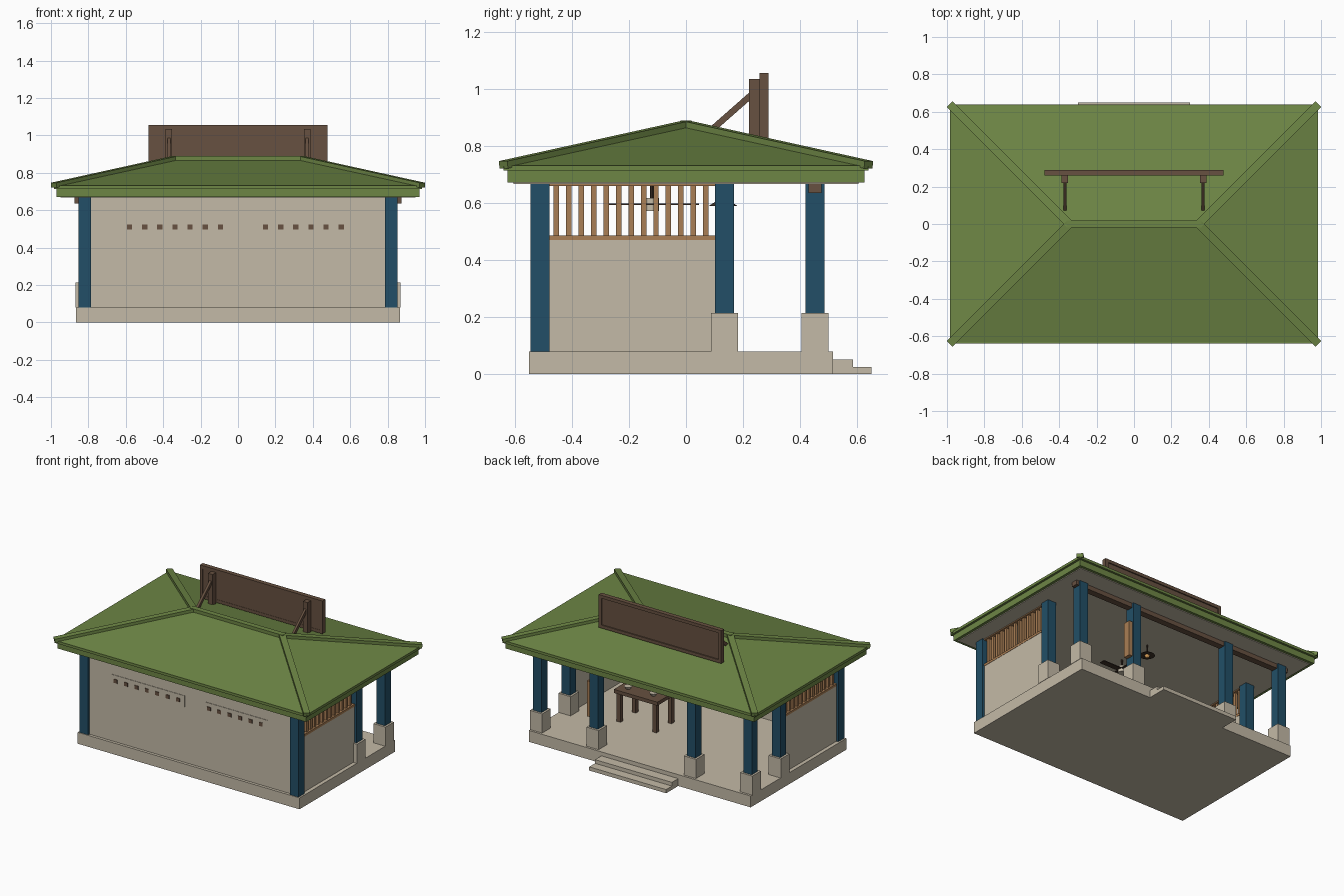
import bpy, bmesh
from math import pi, cos, sin
from mathutils import Vector

if "Cube" in bpy.data.objects:
    bpy.data.objects.remove(bpy.data.objects["Cube"])


def material(name, r, g, b):
    m = bpy.data.materials.new(name)
    m.use_nodes = True
    m.diffuse_color = (r, g, b, 1)
    m.node_tree.nodes["Principled BSDF"].inputs["Base Color"].default_value = (r, g, b, 1)
    return m


PLASTER = material("plaster beige", 0.55, 0.49, 0.385)
GREEN = material("roof green", 0.155, 0.24, 0.06)
BLUE = material("post blue", 0.016, 0.078, 0.135)
BROWN = material("dark brown wood", 0.135, 0.082, 0.052)
WOOD = material("light wood", 0.40, 0.21, 0.09)
DARK = material("dark metal", 0.05, 0.032, 0.022)
BULB = material("amber bulb", 0.7, 0.35, 0.1)


def finish(name, bm, mat):
    bmesh.ops.recalc_face_normals(bm, faces=bm.faces)
    mesh = bpy.data.meshes.new(name)
    bm.to_mesh(mesh)
    bm.free()
    mesh.materials.append(mat)
    ob = bpy.data.objects.new(name, mesh)
    bpy.context.collection.objects.link(ob)
    return ob


def box(name, mat, x, y, z):
    """Box from (min, max) pairs."""
    bm = bmesh.new()
    bmesh.ops.create_cube(bm, size=1)
    for v in bm.verts:
        v.co = [(a + b) / 2 + c * (b - a) for (a, b), c in zip((x, y, z), v.co)]
    return finish(name, bm, mat)


def around(c, w):
    return (c - w / 2, c + w / 2)


def cone(name, mat, x, y, z0, z1, r0, r1, sides=12):
    bm = bmesh.new()
    bmesh.ops.create_cone(bm, cap_ends=True, segments=sides, radius1=r0, radius2=r1, depth=z1 - z0)
    bmesh.ops.translate(bm, verts=bm.verts, vec=(x, y, (z0 + z1) / 2))
    return finish(name, bm, mat)


def beam(name, mat, p, q, wide, tall):
    """Bar of rectangular section between two points, kept upright."""
    p, q = Vector(p), Vector(q)
    side = (q - p).cross(Vector((0, 0, 1))).normalized() * wide / 2
    up = side.cross(q - p).normalized() * tall / 2
    bm = bmesh.new()
    ends = [[bm.verts.new(e + side * a + up * b) for a, b in ((-1, -1), (1, -1), (1, 1), (-1, 1))]
            for e in (p, q)]
    bm.faces.new(ends[0])
    bm.faces.new(ends[1])
    for i in range(4):
        j = (i + 1) % 4
        bm.faces.new((ends[0][i], ends[0][j], ends[1][j], ends[1][i]))
    return finish(name, bm, mat)


# Floor slab and steps
box("floor_slab", PLASTER, (-0.865, 0.865), (-0.55, 0.515), (0, 0.08))
box("upper_step", PLASTER, (-0.3, 0.3), (0.51, 0.585), (0, 0.052))
box("lower_step", PLASTER, (-0.3, 0.3), (0.58, 0.65), (0, 0.026))

# Posts and plinths
POST_Y = {"front": -0.512, "middle": 0.135, "back": 0.452}
spots = [(row, x) for row in POST_Y for x in (-0.82, 0.82)] + [("back", -0.38), ("back", 0.38)]
for row, x in spots:
    y = POST_Y[row]
    box(row + "_post", BLUE, around(x, 0.066), around(y, 0.066), (0.08, 0.68))
    if row != "front":
        box(row + "_plinth", PLASTER, around(x, 0.095), around(y, 0.095), (0.08, 0.215))

# Front wall with two shallow panels and rows of pegs
box("front_wall", PLASTER, (-0.8, 0.8), around(-0.512, 0.036), (0.08, 0.68))
for start, count in ((-0.58, 7), (0.147, 6)):
    end = start + (count - 1) * 0.081
    box("wall_panel", PLASTER, (start - 0.03, end + 0.05), (-0.533, -0.529), (0.47, 0.55))
    for i in range(count):
        box("wall_peg", BROWN, around(start + i * 0.081, 0.028), (-0.537, -0.53), around(0.51, 0.026))

# Side walls with slatted openings
for x in (-0.82, 0.82):
    box("side_wall", PLASTER, around(x, 0.036), (-0.49, 0.11), (0.08, 0.472))
    box("slat_sill", WOOD, around(x, 0.04), (-0.48, 0.102), (0.47, 0.486))
    box("slat_head", WOOD, around(x, 0.04), (-0.48, 0.102), (0.66, 0.672))
    for i in range(13):
        box("slat", WOOD, around(x, 0.02), around(-0.454 + i * 0.0436, 0.019), (0.48, 0.665))

# Lintel along the open side
box("back_lintel", BROWN, (-0.875, 0.875), around(0.452, 0.045), (0.636, 0.675))

# Ceiling, fascia and eaves
box("ceiling", PLASTER, (-0.95, 0.95), (-0.605, 0.605), (0.667, 0.69))
box("fascia", GREEN, (-0.97, 0.97), (-0.625, 0.625), (0.672, 0.716))
box("eaves_band", GREEN, (-0.985, 0.985), (-0.64, 0.64), (0.714, 0.732))

# Hipped roof
bm = bmesh.new()
eave = [bm.verts.new((x * 0.985, y * 0.64, 0.73)) for x, y in ((-1, -1), (1, -1), (1, 1), (-1, 1))]
left, right = [bm.verts.new((x, 0, 0.87)) for x in (-0.345, 0.345)]
a, b, c, d = eave
for face in ((a, b, right, left), (b, c, right), (c, d, left, right), (d, a, left), (d, c, b, a)):
    bm.faces.new(face)
finish("hipped_roof", bm, GREEN)

# Ridge and hip caps
box("ridge_cap", GREEN, (-0.36, 0.36), around(0, 0.038), (0.855, 0.889))
for sx in (-1, 1):
    for sy in (-1, 1):
        beam("hip_cap", GREEN, (sx * 0.985, sy * 0.64, 0.734), (sx * 0.345, 0, 0.875), 0.042, 0.026)

# Rooftop board with raised frame and braces
box("board_panel", BROWN, (-0.47, 0.47), (0.26, 0.282), (0.835, 1.045))
for z in (0.835, 1.045):
    box("board_rail", BROWN, (-0.478, 0.478), (0.258, 0.29), around(z, 0.022))
for x in (-0.467, 0.467):
    box("board_stile", BROWN, around(x, 0.022), (0.258, 0.29), (0.824, 1.056))
for x in (-0.37, 0.37):
    box("board_support", BROWN, around(x, 0.034), (0.22, 0.26), (0.8, 1.035))
    beam("board_brace", BROWN, (x, 0.08, 0.848), (x, 0.23, 0.98), 0.016, 0.022)

# Upright plaque beside a back post
box("plaque", WOOD, (0.413, 0.44), around(0.452, 0.05), (0.28, 0.53))

# Table with bowls
TX, TY = 0.33, -0.02
box("table_top", BROWN, around(TX, 0.34), around(TY, 0.22), (0.28, 0.305))
for sx in (-1, 1):
    for sy in (-1, 1):
        box("table_leg", BROWN, around(TX + sx * 0.14, 0.03), around(TY + sy * 0.085, 0.03), (0.08, 0.285))
for dx, dy in ((-0.09, 0.04), (0.02, -0.04), (0.1, 0.05)):
    cone("bowl", PLASTER, TX + dx, TY + dy, 0.304, 0.325, 0.014, 0.027)

# Ceiling fan
FY = -0.12
cone("fan_rod", DARK, 0, FY, 0.61, 0.67, 0.006, 0.006, 8)
cone("fan_hub", PLASTER, 0, FY, 0.572, 0.618, 0.025, 0.025)
for i in range(4):
    t = i * pi / 2
    beam("fan_blade", DARK, (0.02 * cos(t), FY + 0.02 * sin(t), 0.595),
         (0.165 * cos(t), FY + 0.165 * sin(t), 0.595), 0.04, 0.005)

# Pendant lamp
cone("lamp_cord", DARK, 0, 0.13, 0.61, 0.67, 0.004, 0.004, 8)
cone("lamp_shade", DARK, 0, 0.13, 0.59, 0.615, 0.05, 0.01)
cone("lamp_bulb", BULB, 0, 0.13, 0.572, 0.592, 0.01, 0.018)
